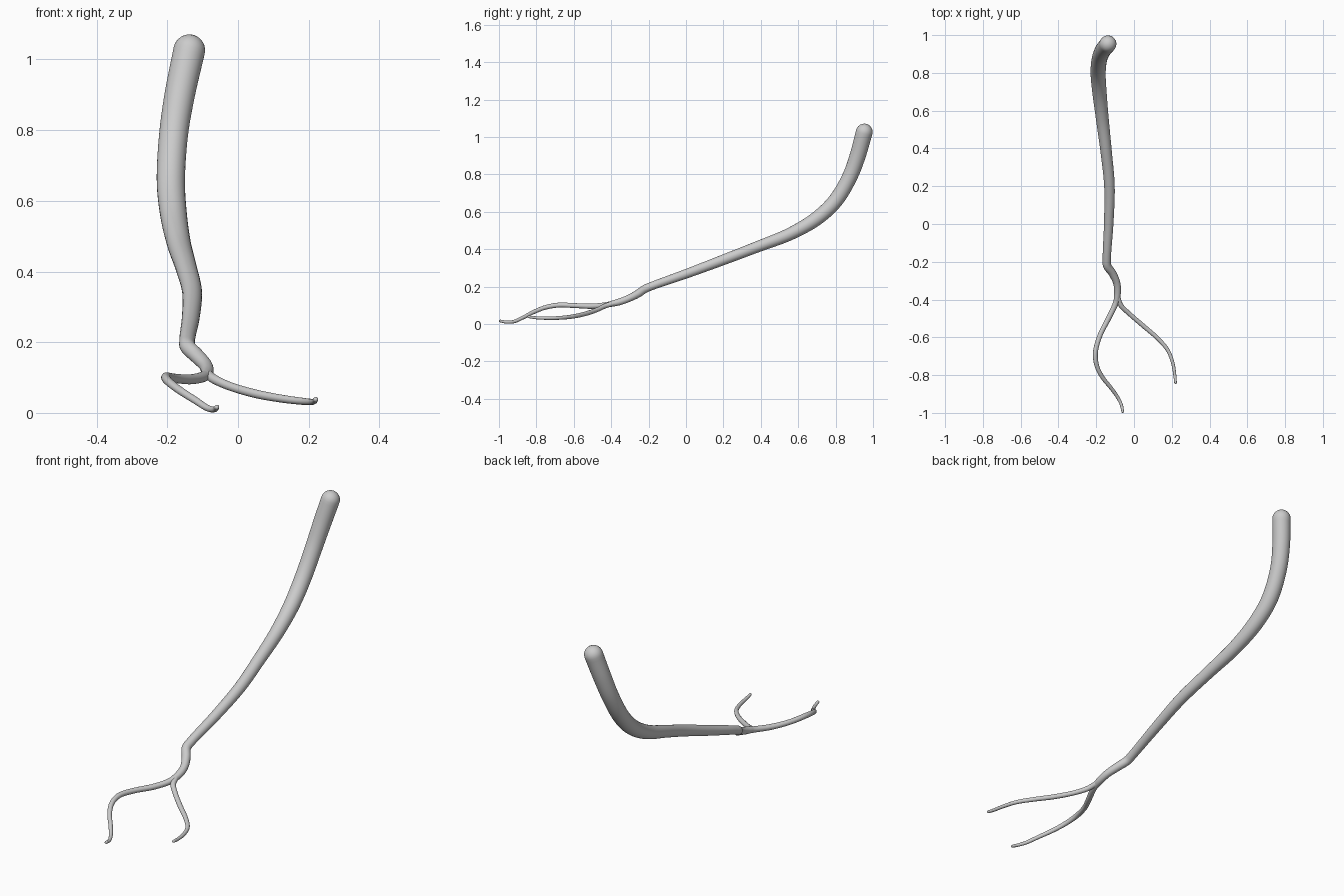
import bpy, bmesh, math
from mathutils import Vector

if "Cube" in bpy.data.objects:
    bpy.data.objects.remove(bpy.data.objects["Cube"])

SIDES = 28
STEPS = 9


def spline(pts):
    """Smooth samples (position, radius) through x, y, z, radius points."""
    p = [Vector(q) for q in pts]
    p = [2 * p[0] - p[1]] + p + [2 * p[-1] - p[-2]]
    out = []
    for a, b, c, d in zip(p, p[1:], p[2:], p[3:]):
        # centripetal knots avoid overshoot on uneven spacing
        k = [0.0]
        for u, v in ((a, b), (b, c), (c, d)):
            k.append(k[-1] + math.sqrt((v - u).length))
        for i in range(STEPS):
            t = k[1] + (k[2] - k[1]) * i / STEPS
            mix = lambda u, v, s, e: u.lerp(v, (t - s) / (e - s))
            a1, a2, a3 = mix(a, b, k[0], k[1]), mix(b, c, k[1], k[2]), mix(c, d, k[2], k[3])
            b1, b2 = mix(a1, a2, k[0], k[2]), mix(a2, a3, k[1], k[3])
            out.append(mix(b1, b2, k[1], k[2]))
    out.append(p[-2])
    return [(q.to_3d(), q[3]) for q in out]


def tube(name, pts):
    """Tapered tube along a path with rounded ends."""
    s = spline(pts)
    n = len(s)
    tan = [(s[min(i + 1, n - 1)][0] - s[max(i - 1, 0)][0]).normalized() for i in range(n)]
    rings = []
    for j in range(1, 6):                       # start dome
        a = j * math.pi / 12
        rings.append((s[0][0] - tan[0] * s[0][1] * math.cos(a), s[0][1] * math.sin(a), tan[0]))
    rings += [(c, r, t) for (c, r), t in zip(s, tan)]
    for j in range(5, 0, -1):                   # end dome
        a = j * math.pi / 12
        rings.append((s[-1][0] + tan[-1] * s[-1][1] * math.cos(a), s[-1][1] * math.sin(a), tan[-1]))
    bm = bmesh.new()
    u = tan[0].orthogonal().normalized()
    loops = []
    for c, r, t in rings:
        u = (u - t * u.dot(t)).normalized()
        v = t.cross(u)
        loops.append([bm.verts.new(c + r * (u * math.cos(w) + v * math.sin(w)))
                      for w in (2 * math.pi * k / SIDES for k in range(SIDES))])
    for l0, l1 in zip(loops, loops[1:]):
        for k in range(SIDES):
            m = (k + 1) % SIDES
            bm.faces.new((l0[k], l0[m], l1[m], l1[k]))
    for loop, cen, tip in ((loops[0][::-1], s[0], -tan[0]), (loops[-1], s[-1], tan[-1])):
        pole = bm.verts.new(cen[0] + tip * cen[1])
        for k in range(SIDES):
            bm.faces.new((loop[k], loop[(k + 1) % SIDES], pole))
    bmesh.ops.recalc_face_normals(bm, faces=bm.faces)
    for f in bm.faces:
        f.smooth = True
    me = bpy.data.meshes.new(name)
    bm.to_mesh(me)
    bm.free()
    ob = bpy.data.objects.new(name, me)
    bpy.context.collection.objects.link(ob)
    return ob


# Main stem, from the thick upper end to the fork
tube("main_stem", [
    (-.138, .953, 1.026, .045), (-.165, .918, .90, .043), (-.182, .877, .79, .041),
    (-.190, .80, .66, .040), (-.183, .70, .565, .038), (-.168, .56, .483, .034),
    (-.147, .38, .412, .030), (-.130, .20, .343, .028), (-.134, 0, .268, .025),
    (-.144, -.18, .204, .022), (-.142, -.22, .187, .022), (-.115, -.26, .160, .021),
    (-.092, -.31, .135, .019), (-.087, -.36, .117, .018), (-.093, -.41, .105, .015)])

# Left twig, continuing from the fork
tube("left_twig", [
    (-.087, -.37, .114, .016), (-.097, -.42, .103, .015), (-.135, -.50, .095, .014),
    (-.180, -.59, .098, .013), (-.204, -.68, .101, .013), (-.197, -.75, .089, .012),
    (-.168, -.81, .066, .011), (-.120, -.87, .035, .010), (-.085, -.92, .013, .009),
    (-.066, -.96, .010, .008), (-.060, -.993, .016, .007)])

# Right twig, splitting off at the fork
tube("right_twig", [
    (-.087, -.38, .112, .013), (-.070, -.43, .097, .013), (-.025, -.475, .076, .012),
    (.05, -.54, .054, .012), (.125, -.605, .040, .011), (.180, -.67, .033, .010),
    (.205, -.735, .031, .009), (.216, -.80, .033, .008), (.220, -.84, .038, .007)])
